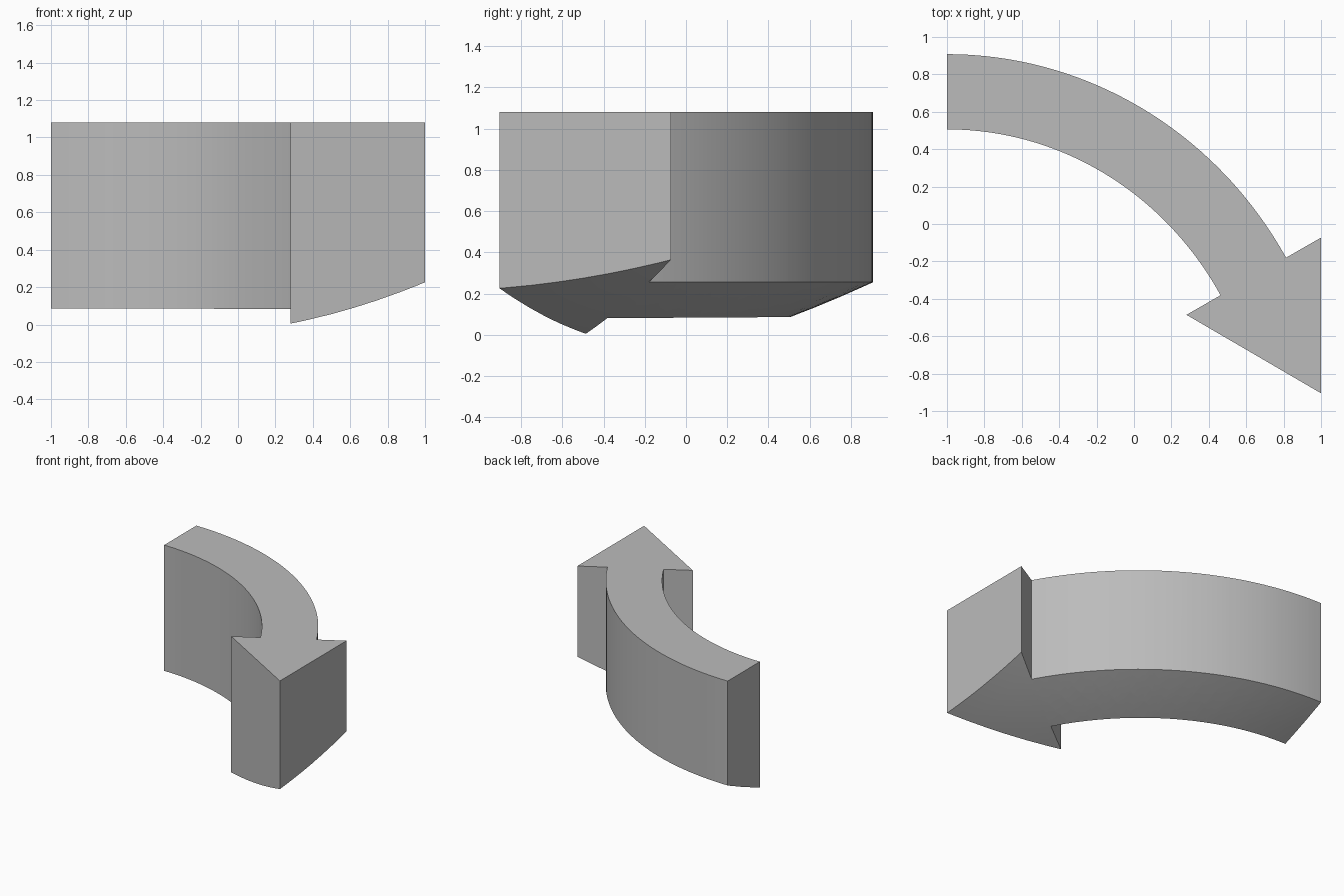
import bpy, bmesh
from math import sin, cos, radians
from mathutils import Vector

cube = bpy.data.objects.get("Cube")
if cube:
    bpy.data.objects.remove(cube, do_unlink=True)

TOP = 1.08
CENTRE = Vector((-1.0, -1.268, TOP))
SWEEP = radians(60)
SEGMENTS = 40


def arc_point(rx, ry, angle):
    return CENTRE + Vector((rx * sin(angle), ry * cos(angle), 0))


def underside(p):
    # Shallow bowl that the solid is cut by from below
    dx, dy = p.x - CENTRE.x, p.y - CENTRE.y
    return 0.1152 * dx * dx + 0.1065 * dy * dy - 0.249


bm = bmesh.new()

# Curved shaft outline, as a strip of quads
angles = [SWEEP * i / SEGMENTS for i in range(SEGMENTS + 1)]
inner = [bm.verts.new(arc_point(1.689, 1.774, a)) for a in angles]
outer = [bm.verts.new(arc_point(2.0935, 2.176, a)) for a in angles]
for i in range(SEGMENTS):
    bm.faces.new((inner[i], inner[i + 1], outer[i + 1], outer[i]))

# Arrow head outline, sharing the end edge of the shaft
a, b = inner[-1].co, outer[-1].co
left_barb = bm.verts.new(a.lerp(b, -0.52))
right_barb = bm.verts.new(a.lerp(b, 1.534))
right_barb.co.x = 1.0
tip = bm.verts.new((1.0, -0.905, TOP))
bm.faces.new((left_barb, tip, right_barb, outer[-1], inner[-1]))


# Grid cuts so that the underside can curve
def cut(point, normal):
    bmesh.ops.bisect_plane(bm, geom=bm.verts[:] + bm.edges[:] + bm.faces[:],
                           plane_co=point, plane_no=normal, dist=1e-5)


for i in range(1, 16):
    offset = -1.003 + i * 0.125
    cut((offset, 0, 0), (1, 0, 0))
    cut((0, offset, 0), (0, 1, 0))

# Extrude downwards and shape the underside
top_faces = bm.faces[:]
result = bmesh.ops.extrude_face_region(bm, geom=top_faces, use_keep_orig=True)
for v in result["geom"]:
    if isinstance(v, bmesh.types.BMVert):
        v.co.z = underside(v.co)
bmesh.ops.recalc_face_normals(bm, faces=bm.faces[:])

mesh = bpy.data.meshes.new("curved_arrow")
bm.to_mesh(mesh)
bm.free()
arrow = bpy.data.objects.new("curved_arrow", mesh)
bpy.context.collection.objects.link(arrow)

# Plain grey finish
grey = bpy.data.materials.new("grey")
grey.use_nodes = True
colour = (0.5, 0.5, 0.5, 1)
grey.diffuse_color = colour
grey.node_tree.nodes["Principled BSDF"].inputs["Base Color"].default_value = colour
mesh.materials.append(grey)

# Smooth curves with sharp edges kept
bpy.ops.object.select_all(action='DESELECT')
arrow.select_set(True)
bpy.context.view_layer.objects.active = arrow
bpy.ops.object.shade_smooth_by_angle(angle=radians(25))
